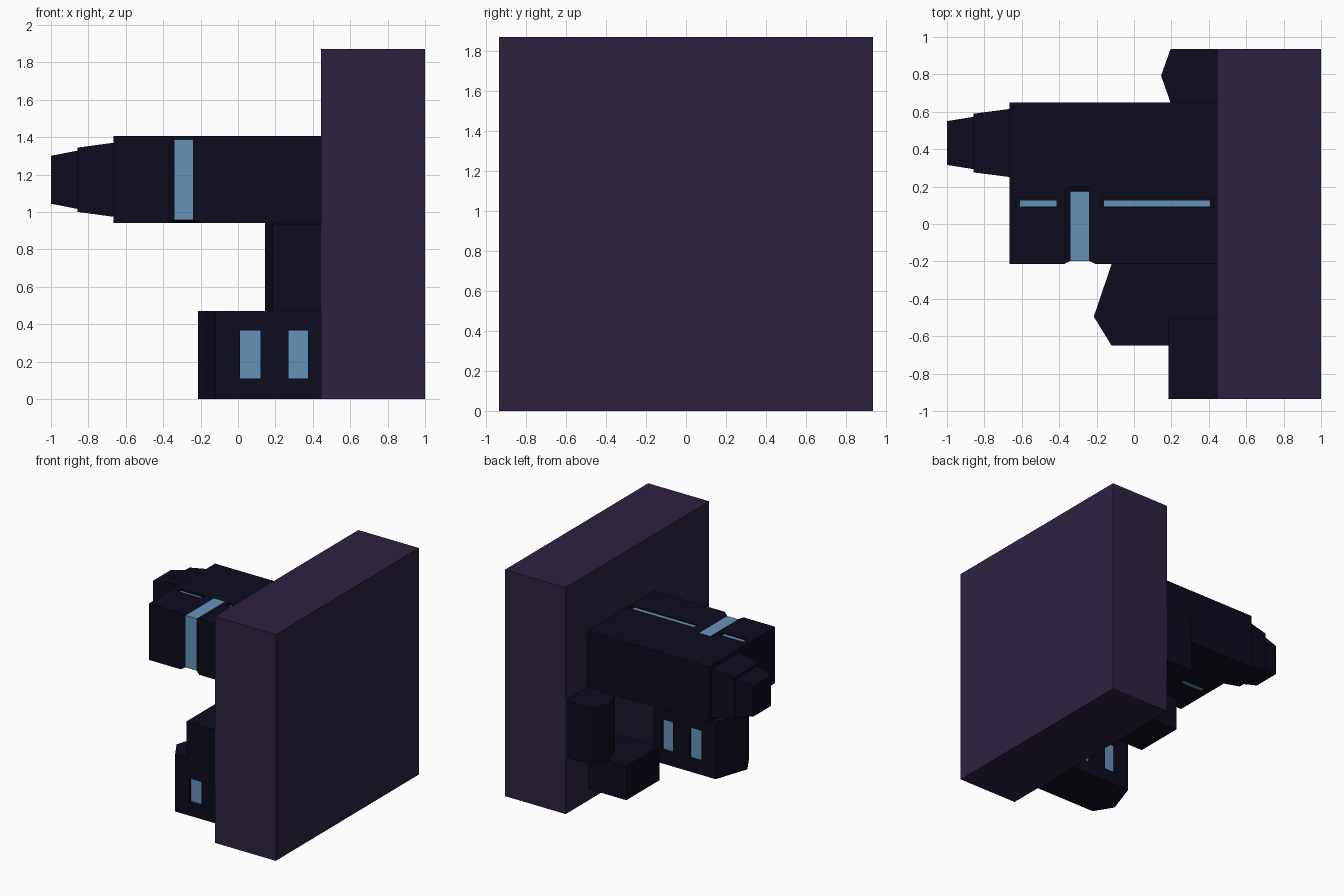
import bpy, bmesh

cube = bpy.data.objects.get("Cube")
if cube:
    bpy.data.objects.remove(cube, do_unlink=True)


def material(name, rgb):
    m = bpy.data.materials.new(name)
    m.use_nodes = True
    m.diffuse_color = (*rgb, 1)
    m.node_tree.nodes["Principled BSDF"].inputs["Base Color"].default_value = (*rgb, 1)
    return m


PURPLE = material("dark purple", (0.027, 0.016, 0.051))
NAVY = material("deep navy", (0.0037, 0.0037, 0.013))
BLUE = material("window blue", (0.13, 0.288, 0.479))


def loft(name, rings, mats, lit=lambda ring, side: False):
    """Join equal rings of points with quads and cap both ends."""
    bm = bmesh.new()
    loops = [[bm.verts.new(p) for p in ring] for ring in rings]
    n = len(rings[0])
    for r, (a, b) in enumerate(zip(loops, loops[1:])):
        for i in range(n):
            j = (i + 1) % n
            f = bm.faces.new((a[i], a[j], b[j], b[i]))
            f.material_index = int(lit(r, i))
    bm.faces.new(loops[0])
    bm.faces.new(loops[-1])
    bmesh.ops.recalc_face_normals(bm, faces=bm.faces)
    mesh = bpy.data.meshes.new(name)
    bm.to_mesh(mesh)
    bm.free()
    for m in mats:
        mesh.materials.append(m)
    ob = bpy.data.objects.new(name, mesh)
    bpy.context.collection.objects.link(ob)
    return ob


def prism(name, outline, z0, z1, mat=NAVY):
    return loft(name, [[(x, y, z) for x, y in outline] for z in (z0, z1)], [mat])


def box(name, x, y, z, mat=NAVY):
    return prism(name, [(x[0], y[0]), (x[1], y[0]), (x[1], y[1]), (x[0], y[1])], *z, mat)


def rect(x, yc, zc, hy, hz):
    return [(x, yc - hy, zc - hz), (x, yc + hy, zc - hz),
            (x, yc + hy, zc + hz), (x, yc - hy, zc + hz)]


def recess(target, name, x, y, z):
    """Cut a box-shaped hollow into the target."""
    cutter = box(name, x, y, z)
    cutter.hide_render = True
    cutter.hide_viewport = True
    cutter.display_type = 'WIRE'
    mod = target.modifiers.new(name, 'BOOLEAN')
    mod.operation = 'DIFFERENCE'
    mod.solver = 'EXACT'
    mod.object = cutter


WALL = 0.445

# Backing wall
box("wall_slab", (WALL, 1), (-0.935, 0.935), (0, 1.87), PURPLE)


# Main block: a sunken light band wraps its top, front and bottom
def body_ring(x, d):
    yf, zb, zt = -0.215 + d, 0.94 + d, 1.405 - d
    return [(x, yf, zb), (x, 0.175, zb), (x, 0.2, 0.94), (x, 0.65, 0.94),
            (x, 0.65, 1.405), (x, 0.2, 1.405), (x, 0.175, zt), (x, yf, zt)]


stations = [(-0.665, 0), (-0.375, 0), (-0.34, 0.018),
            (-0.24, 0.018), (-0.205, 0), (WALL, 0)]
body = loft("main_block", [body_ring(x, d) for x, d in stations], [NAVY, BLUE],
            lambda r, i: r == 2 and i in (0, 6, 7))

# Light strips sunk into the top and bottom of the main block
for end, x0, x1 in (("outer", -0.61, -0.415), ("inner", -0.16, 0.405)):
    for side, face, inward in (("top", 1.405, -1), ("bottom", 0.94, 1)):
        cut = sorted((face - inward * 0.02, face + inward * 0.015))
        floor = sorted((face + inward * 0.008, face + inward * 0.016))
        recess(body, f"{end}_{side}_strip_cutter", (x0 - 0.02, x1 + 0.02), (0.092, 0.142), cut)
        box(f"{end}_{side}_light_strip", (x0, x1), (0.094, 0.126), floor, BLUE)

# Two-stage tapered nozzle
NY, NZ = 0.433, 1.172
loft("nozzle_base", [rect(-0.665, NY, NZ, 0.182, 0.198),
                     rect(-0.857, NY, NZ, 0.157, 0.172)], [NAVY])
loft("nozzle_tip", [rect(-0.857, NY, NZ, 0.14, 0.156),
                    rect(-1, NY, NZ, 0.117, 0.128)], [NAVY])

# Lower pod with a pointed end and sunken windows front and back
pod = prism("lower_pod", [(WALL, -0.65), (-0.12, -0.65), (-0.215, -0.495),
                          (-0.12, -0.215), (WALL, -0.215)], 0, 0.47)
for pos, x0, x1 in (("outer", 0.01, 0.12), ("inner", 0.27, 0.375)):
    for side, face, inward in (("front", -0.65, 1), ("back", -0.215, -1)):
        cut = sorted((face - inward * 0.02, face + inward * 0.03))
        floor = sorted((face + inward * 0.024, face + inward * 0.031))
        recess(pod, f"{pos}_{side}_window_cutter", (x0, x1), cut, (0.11, 0.365))
        box(f"{pos}_{side}_window", (x0, x1), floor, (0.11, 0.365), BLUE)

# Front block resting on the pod
box("front_block", (0.185, WALL), (-0.935, -0.505), (0.47, 0.935))

# Rear pointed column
prism("rear_column", [(WALL, 0.65), (0.195, 0.65), (0.145, 0.793),
                      (0.195, 0.935), (WALL, 0.935)], 0.47, 0.94)

# Small block low on the wall
box("low_block", (0.097, WALL), (0.21, 0.64), (0.095, 0.375))
